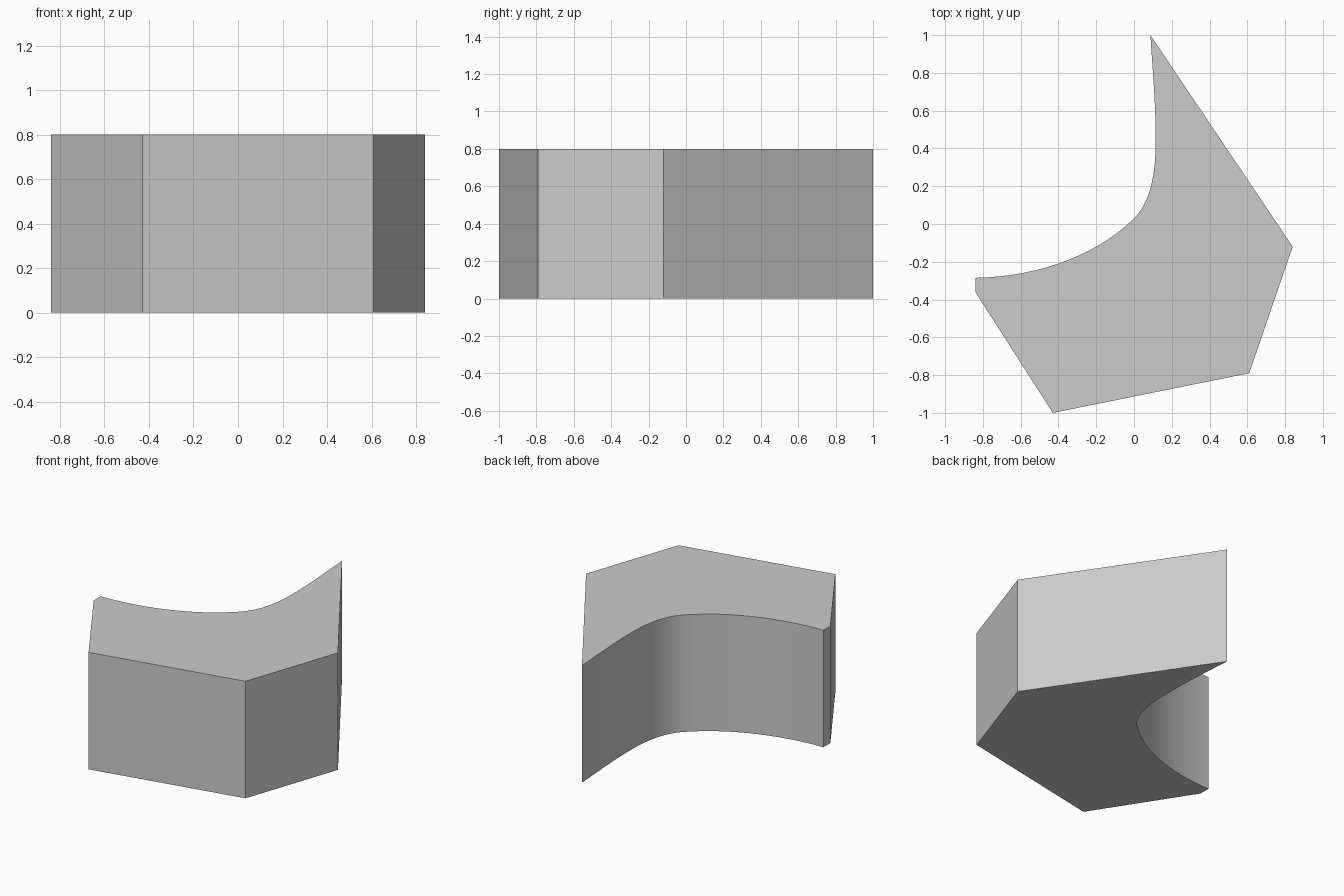
import bpy
import bmesh
from mathutils import Vector
from mathutils.geometry import interpolate_bezier

if "Cube" in bpy.data.objects:
    bpy.data.objects.remove(bpy.data.objects["Cube"], do_unlink=True)

HEIGHT = 0.8
STEPS = 16

# Plain grey finish
grey = bpy.data.materials.new("plain grey")
grey.use_nodes = True
color = (0.6, 0.6, 0.6, 1)
grey.diffuse_color = color
grey.node_tree.nodes["Principled BSDF"].inputs["Base Color"].default_value = color

# Straight outer sides, counter-clockwise from the left tip
outline = [Vector(p) for p in
           [(-0.84, -0.36), (-0.43, -1), (0.61, -0.79), (0.84, -0.12)]]

# Hollow side: Bezier spans from the back tip round to the left tip
spans = [
    [(0.087, 1), (0.1, 0.8), (0.115, 0.62), (0.115, 0.45)],
    [(0.115, 0.45), (0.115, 0.3), (0.1, 0.13), (0, 0.03)],
    [(0, 0.03), (-0.2, -0.17), (-0.52, -0.28), (-0.84, -0.285)],
]
hollow = [Vector(spans[0][0])]
for span in spans:
    hollow += interpolate_bezier(*[Vector(p) for p in span], STEPS)[1:]
outline += [p.to_2d() if len(p) == 3 else p for p in hollow]

# Extrude the outline into a solid block
bm = bmesh.new()
base = bm.faces.new([bm.verts.new((p.x, p.y, 0)) for p in outline])
top = bmesh.ops.extrude_face_region(bm, geom=[base], use_keep_orig=True)
bmesh.ops.translate(bm, vec=(0, 0, HEIGHT),
                    verts=[g for g in top["geom"] if isinstance(g, bmesh.types.BMVert)])
bmesh.ops.recalc_face_normals(bm, faces=bm.faces)

mesh = bpy.data.meshes.new("curved_block")
bm.to_mesh(mesh)
bm.free()
mesh.materials.append(grey)
block = bpy.data.objects.new("curved_block", mesh)
bpy.context.collection.objects.link(block)

# Smooth the hollow wall and keep the corners sharp
bpy.ops.object.select_all(action="DESELECT")
block.select_set(True)
bpy.context.view_layer.objects.active = block
bpy.ops.object.shade_smooth_by_angle(angle=0.35)
